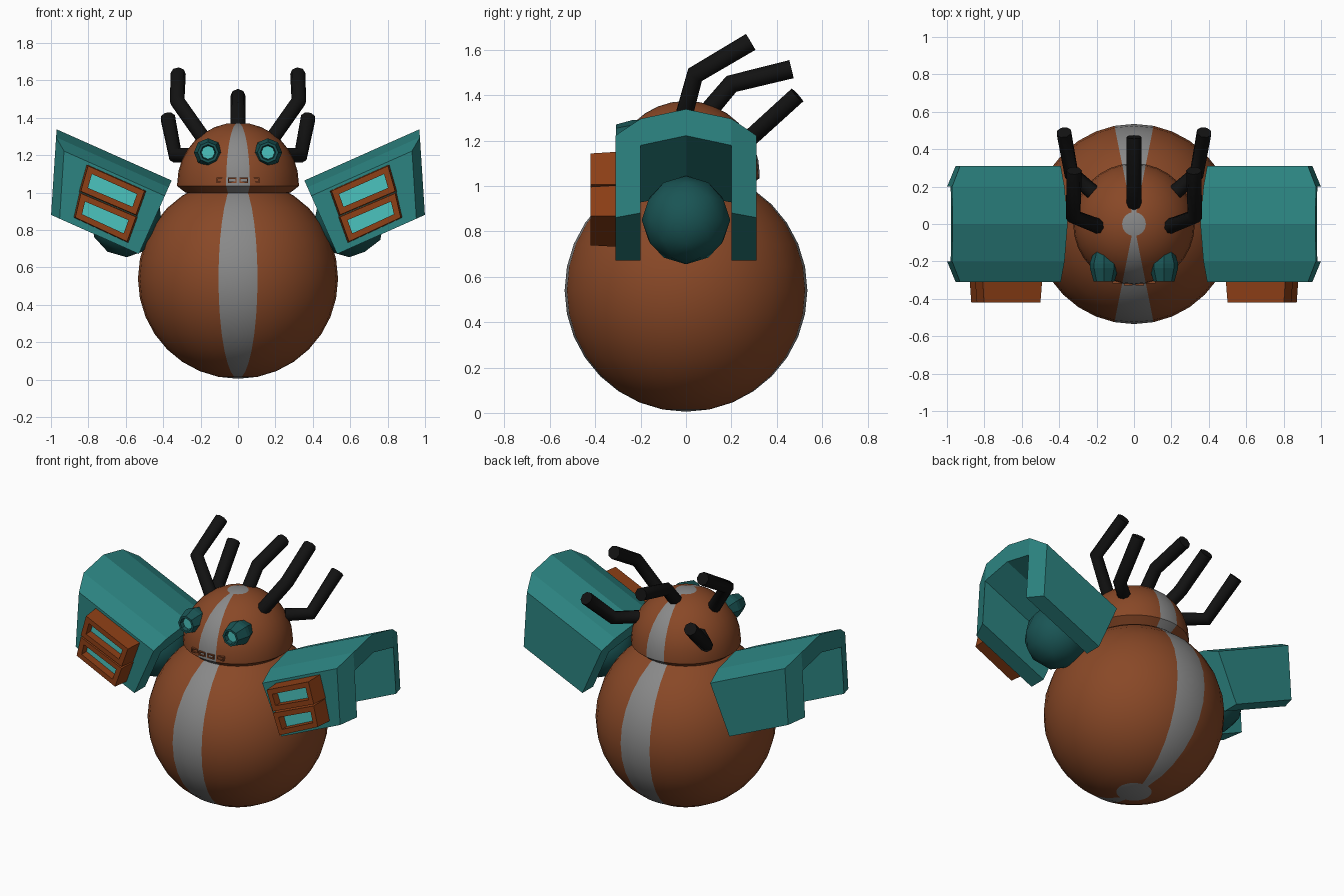
import bpy, bmesh, math
from mathutils import Vector, Matrix

if "Cube" in bpy.data.objects:
    bpy.data.objects.remove(bpy.data.objects["Cube"])


def mat(name, *rgb):
    m = bpy.data.materials.new(name)
    m.diffuse_color = (*rgb, 1)
    m.use_nodes = True
    m.node_tree.nodes["Principled BSDF"].inputs["Base Color"].default_value = m.diffuse_color
    return m


BROWN = mat("brown", 0.25, 0.065, 0.02)
GREY = mat("grey", 0.25, 0.25, 0.25)
ORANGE = mat("orange", 0.27, 0.05, 0.008)
TEAL = mat("teal", 0.025, 0.23, 0.22)
DARK_TEAL = mat("dark_teal", 0.01, 0.09, 0.09)
CYAN = mat("cyan", 0.07, 0.55, 0.52)
BLACK = mat("black", 0.006, 0.006, 0.006)


def finish(bm, name, mats, smooth=None):
    bmesh.ops.remove_doubles(bm, verts=bm.verts, dist=1e-5)
    bmesh.ops.recalc_face_normals(bm, faces=bm.faces)
    me = bpy.data.meshes.new(name)
    bm.to_mesh(me)
    bm.free()
    for m in mats:
        me.materials.append(m)
    ob = bpy.data.objects.new(name, me)
    bpy.context.collection.objects.link(ob)
    if smooth:
        bpy.ops.object.select_all(action='DESELECT')
        ob.select_set(True)
        bpy.context.view_layer.objects.active = ob
        bpy.ops.object.shade_smooth_by_angle(angle=math.radians(smooth))
    return ob


def skin(bm, rings, closed=True):
    """Join rings of points with quads."""
    rings = [[bm.verts.new(p) for p in r] for r in rings]
    n = len(rings[0])
    for a, b in zip(rings, rings[1:]):
        for i in range(n if closed else n - 1):
            j = (i + 1) % n
            bm.faces.new((a[i], a[j], b[j], b[i]))


def lathe(name, profile, n, mats, matrix=Matrix(), stripe=False, smooth=None):
    bm = bmesh.new()
    skin(bm, [[(r * math.sin(2 * math.pi * i / n), r * math.cos(2 * math.pi * i / n), z)
               for i in range(n)] for r, z in profile])
    bmesh.ops.remove_doubles(bm, verts=bm.verts, dist=1e-5)
    bmesh.ops.dissolve_degenerate(bm, edges=bm.edges, dist=1e-6)
    if stripe:
        for f in bm.faces:
            c = f.calc_center_median()
            if len(f.verts) == 3 or abs(math.atan2(c.x, abs(c.y))) < math.radians(11.25):
                f.material_index = 1
    bm.transform(matrix)
    return finish(bm, name, mats, smooth)


def arc(r, z, first, last):
    return [(r * math.sin(math.pi * k / 16), z + r * math.cos(math.pi * k / 16))
            for k in range(first, last + 1)]


def frame(name, corners, depth, border, recess, mats):
    """Raised block with a sunken panel in its front (-y) face."""
    bm = bmesh.new()
    front = [Vector(c) for c in corners]
    c = sum(front, Vector()) / 4
    w = (front[1] - front[0]).length
    h = (front[2] - front[1]).length
    inner = []
    for k, p in enumerate(front):
        a = (front[(k + 1) % 4] - p).normalized()
        b = (front[k - 1] - p).normalized()
        inner.append(p + (a + b) * border)
    back = [p + (p - c) * 0.06 + Vector((0, depth, 0)) for p in front]
    sunk = [p + Vector((0, recess, 0)) for p in inner]
    skin(bm, [back, front, inner, sunk])
    bm.faces.new([bm.verts.new(p) for p in back])
    bm.faces.new([bm.verts.new(p) for p in sunk]).material_index = 1
    return finish(bm, name, mats)


# Body and head, with a grey stripe down the middle
lathe("body", arc(0.535, 0.54, 0, 16), 32, [BROWN, GREY], stripe=True, smooth=40)
lathe("head", arc(0.325, 1.05, 0, 8) + [(0.325, 1.035), (0.28, 1.0), (0.2, 0.99)],
      32, [BROWN, GREY], stripe=True, smooth=30)

# Mouth slots
for x in (-0.092, -0.031, 0.031, 0.092):
    y = -math.sqrt(0.325 ** 2 - x * x) - 0.006
    frame("mouth_slot", [(x - .023, y, 1.053), (x + .023, y, 1.053),
                         (x + .023, y, 1.08), (x - .023, y, 1.08)],
          0.04, 0.006, 0.01, [BROWN, GREY if abs(x) < .05 else BROWN])

TILT = math.radians(24)


def arm_point(s, u, y, v):
    """u runs outward along the arm, v is up from its ridge."""
    return (s * (0.355 + u * math.cos(TILT) - v * math.sin(TILT)), y,
            1.065 + u * math.sin(TILT) + v * math.cos(TILT))


# Arm cover cross-section: (y, v) pairs of outside and inside
OUTER = [(-.31, -.43), (-.31, -.09), (-.2, -.04), (0, 0), (.2, -.04), (.31, -.09), (.31, -.43)]
INNER = [(-.2, -.43), (-.2, -.22), (-.2, -.15), (0, -.11), (.2, -.15), (.2, -.22), (.2, -.43)]


def tube(name, pts):
    cu = bpy.data.curves.new(name, 'CURVE')
    cu.dimensions = '3D'
    cu.bevel_depth = 0.041
    cu.bevel_resolution = 2
    cu.use_fill_caps = True
    sp = cu.splines.new('POLY')
    sp.points.add(len(pts) - 1)
    for q, p in zip(sp.points, pts):
        q.co = (*p, 1)
    cu.materials.append(BLACK)
    ob = bpy.data.objects.new(name, cu)
    bpy.context.collection.objects.link(ob)


for s, side in ((1, "right"), (-1, "left")):
    # Eyes
    m = Matrix.Translation((s * 0.16, 0, 1.215)) @ Matrix.Rotation(math.pi / 2, 4, 'X')
    lathe(side + "_eye", [(0, .13), (.05, .13), (.076, .21), (.076, .235), (.056, .308),
                          (.042, .308), (.036, .275), (0, .275)], 8, [DARK_TEAL], m)
    lathe(side + "_eye_lens", [(0, .2), (.036, .2), (.036, .285), (0, .285)], 8, [CYAN], m)

    # Channel-shaped arm cover, open at both ends and below
    bm = bmesh.new()
    rings = []
    for prof, far in ((OUTER, 0), (OUTER, 1), (INNER, 1), (INNER, 0), (OUTER, 0)):
        rings.append([arm_point(s, far * (0.673 + 0.37 * v - (0.05 if abs(y) > .3 else 0)), y, v)
                      for y, v in prof])
    skin(bm, rings, closed=False)
    bmesh.ops.remove_doubles(bm, verts=bm.verts, dist=1e-5)
    bmesh.ops.holes_fill(bm, edges=[e for e in bm.edges if e.is_boundary])
    finish(bm, side + "_arm_cover", [TEAL])

    # Shoulder ball under the cover
    bm = bmesh.new()
    bmesh.ops.create_icosphere(bm, subdivisions=2, radius=0.195,
                               matrix=Matrix.Translation((s * 0.595, 0, 0.85)))
    finish(bm, side + "_shoulder_ball", [DARK_TEAL], smooth=45)

    # Two framed windows on the front of the arm
    for name, quad in (("_upper_window", [(.10, -.245), (.42, -.25), (.44, -.11), (.11, -.11)]),
                       ("_lower_window", [(.085, -.395), (.39, -.39), (.415, -.26), (.095, -.255)])):
        frame(side + name, [arm_point(s, u, -0.42, v) for u, v in quad],
              0.13, 0.032, 0.05, [ORANGE, CYAN])

    # Paired bent stalks
    tube(side + "_front_stalk", [(s * .17, -.02, 1.27), (s * .325, .04, 1.49), (s * .32, .285, 1.635)])
    tube(side + "_rear_stalk", [(s * .22, .17, 1.2), (s * .335, .27, 1.2), (s * .375, .49, 1.4)])

tube("centre_stalk", [(0, .09, 1.32), (0, .2, 1.45), (0, .465, 1.515)])
